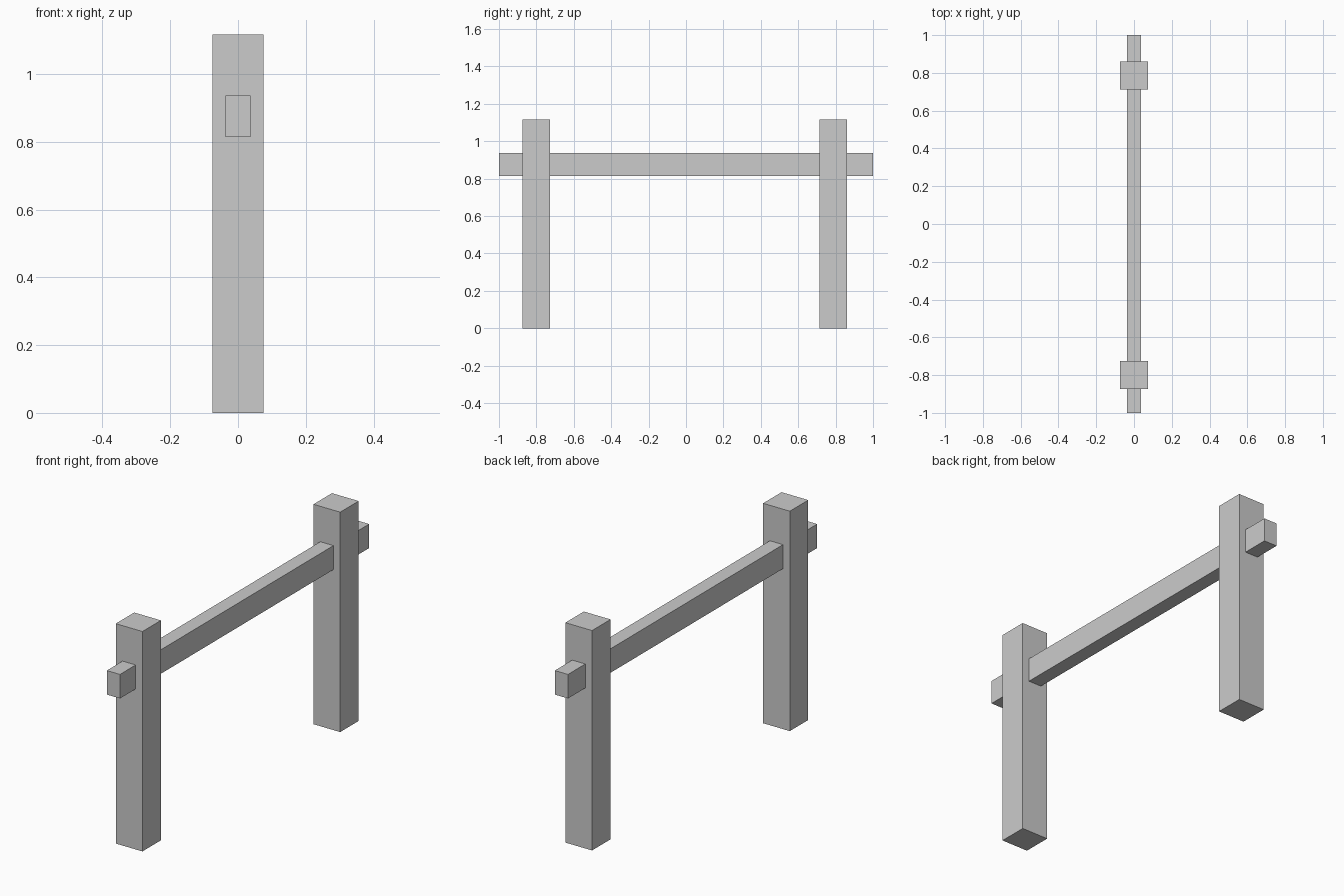
import bpy

if "Cube" in bpy.data.objects:
    bpy.data.objects.remove(bpy.data.objects["Cube"])


def box(name, lo, hi):
    """Axis-aligned box between two corners."""
    centre = [(a + b) / 2 for a, b in zip(lo, hi)]
    bpy.ops.mesh.primitive_cube_add(size=1, location=centre)
    obj = bpy.context.object
    obj.name = name
    obj.scale = [b - a for a, b in zip(lo, hi)]
    bpy.ops.object.transform_apply(location=False, rotation=False, scale=True)
    return obj


HALF_POST = 0.075

# Two square upright posts
for name, y in (("front_post", -0.80), ("back_post", 0.787)):
    box(name, (-HALF_POST, y - 0.074, 0), (HALF_POST, y + 0.074, 1.117))

# Horizontal rail passing through both posts
box("rail", (-0.037, -1, 0.815), (0.037, 1, 0.937))
